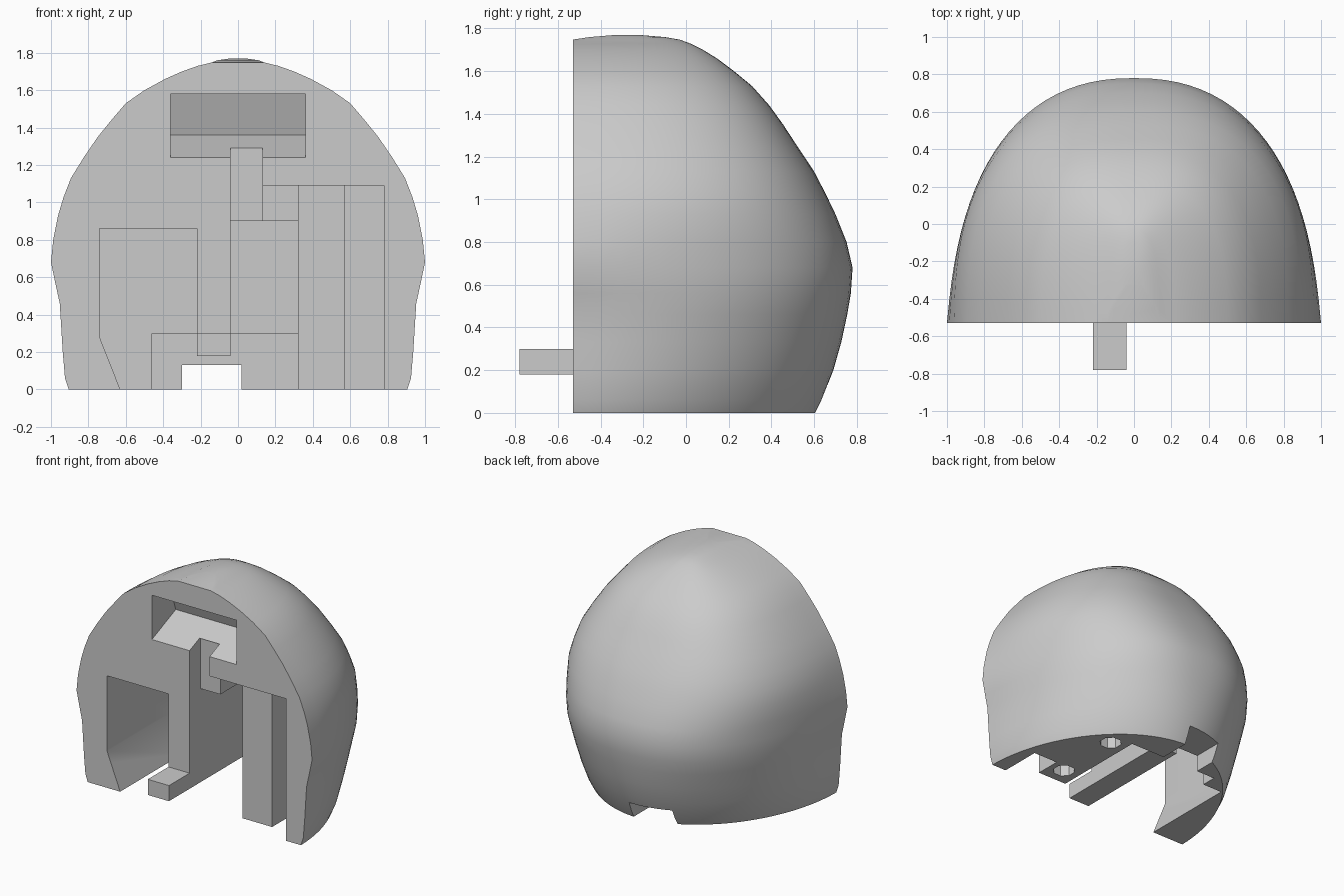
import bpy, bmesh, math

if "Cube" in bpy.data.objects:
    bpy.data.objects.remove(bpy.data.objects["Cube"], do_unlink=True)

grey = bpy.data.materials.new("plain grey")
grey.use_nodes = True
grey.diffuse_color = (0.6, 0.6, 0.6, 1)
grey.node_tree.nodes["Principled BSDF"].inputs["Base Color"].default_value = (0.6, 0.6, 0.6, 1)

FRONT = -0.53   # plane of the flat front
OUT = -0.65     # cutters start ahead of the front
UNDER = -0.1    # and below the base


def make_object(name, bm):
    bmesh.ops.recalc_face_normals(bm, faces=bm.faces)
    mesh = bpy.data.meshes.new(name)
    bm.to_mesh(mesh)
    bm.free()
    mesh.materials.append(grey)
    obj = bpy.data.objects.new(name, mesh)
    bpy.context.collection.objects.link(obj)
    return obj


def prism(name, outline, direction):
    """Extrude a closed outline of 3D points along a direction."""
    bm = bmesh.new()
    face = bm.faces.new([bm.verts.new(p) for p in outline])
    extruded = bmesh.ops.extrude_face_region(bm, geom=[face])["geom"]
    moved = [g for g in extruded if isinstance(g, bmesh.types.BMVert)]
    bmesh.ops.translate(bm, verts=moved, vec=direction)
    return make_object(name, bm)


def front_prism(name, outline, y0, y1):
    return prism(name, [(x, y0, z) for x, z in outline], (0, y1 - y0, 0))


def block(name, x0, x1, y0, y1, z0, z1):
    return front_prism(name, [(x0, z0), (x1, z0), (x1, z1), (x0, z1)], y0, y1)


def clamp(t):
    return max(0, min(1, t))


# Dome: level sections given by height, half width, back extent, front extent
levels = [(0, .905, .605), (.06, .925, .635), (.2, .937, .69), (.33, .945, .727),
          (.46, .953, .755), (.56, .975, .772), (.68, 1, .78), (.8, .988, .752),
          (.93, .962, .7), (1.03, .932, .652), (1.13, .893, .6), (1.24, .825, .527),
          (1.35, .75, .455), (1.44, .677, .39), (1.53, .6, .31), (1.6, .5, .225),
          (1.66, .39, .145), (1.7, .3, .08), (1.73, .215, .02), (1.748, .14, -.03),
          (1.76, .11, -.1, -.45), (1.77, .04, -.22, -.33)]
STEPS = 48
BODY = .96      # anything wider is a flare that fades out behind the front
bm = bmesh.new()
rings = []
for z, width, back, *front in levels:
    y0 = front[0] if front else FRONT
    # Sections are chamfered near the base and squarer near the crown
    power = 1.05 - .18 * clamp(z / .6) - .11 * clamp((z - .7) / .6)
    ring = []
    for i in range(STEPS + 1):
        a = math.pi * i / STEPS
        depth = math.sin(a) ** power if 0 < i < STEPS else 0
        side = math.copysign(abs(math.cos(a)) ** power, math.cos(a))
        half = min(width, BODY) + max(width - BODY, 0) * (1 - depth) ** 3
        ring.append(bm.verts.new((half * side, y0 + (back - y0) * depth, z)))
    rings.append(ring)
for low, high in zip(rings, rings[1:]):
    for i in range(STEPS + 1):
        j = (i + 1) % (STEPS + 1)
        bm.faces.new((low[i], low[j], high[j], high[i]))
bm.faces.new(rings[0])
bm.faces.new(rings[-1])
dome = make_object("dome_shell", bm)

# Cutters for the window, recesses, slots and holes
window = [(FRONT - .029, 1.228), (FRONT - .029, 1.58), (-.32, 1.58), (-.24, 1.36)]
cutters = [
    prism("window_cut", [(-.36, y, z) for y, z in window], (.72, 0, 0)),
    front_prism("stepped_recess_cut", [(-.04, UNDER), (-.04, 1.29), (.13, 1.29), (.13, 1.09),
                                       (.78, 1.09), (.78, UNDER)], OUT, -.4),
    block("middle_slot_cut", -.04, .32, OUT, .3, UNDER, .9),
    block("hook_recess_cut", .13, .32, OUT, -.15, .8, 1.09),
    block("side_slot_cut", .57, .78, OUT, -.2, UNDER, 1.09),
    front_prism("large_pocket_cut", [(-.22, UNDER), (-.22, .86), (-.74, .86), (-.74, .28),
                                     (-.59, UNDER)], OUT, .24),
    block("under_bar_cut", -.25, 0, OUT, .34, UNDER, .18),
    block("lower_cavity_cut", -.46, .32, .22, .36, UNDER, .3),
    block("rear_notch_cut", -.3, .02, .3, 1, UNDER, .13),
]
for y in (-.26, .27):
    corners = [math.tau * (k + .5) / 8 for k in range(8)]
    cutters.append(prism("screw_hole_cut", [(.45 + .08 * math.cos(a), y + .08 * math.sin(a), UNDER)
                                            for a in corners], (0, 0, .4)))

bpy.ops.object.select_all(action="DESELECT")
bpy.context.view_layer.objects.active = dome
dome.select_set(True)
for cutter in cutters:
    cutter.hide_render = True
    mod = dome.modifiers.new(cutter.name, "BOOLEAN")
    mod.operation = "DIFFERENCE"
    mod.solver = "EXACT"
    mod.object = cutter
    bpy.ops.object.modifier_apply(modifier=mod.name)
    bpy.data.objects.remove(cutter, do_unlink=True)
bpy.ops.object.shade_smooth_by_angle(angle=math.radians(35))

# Bar end sticking out of the front
block("front_peg", -.22, -.04, -.78, FRONT, .18, .3)
